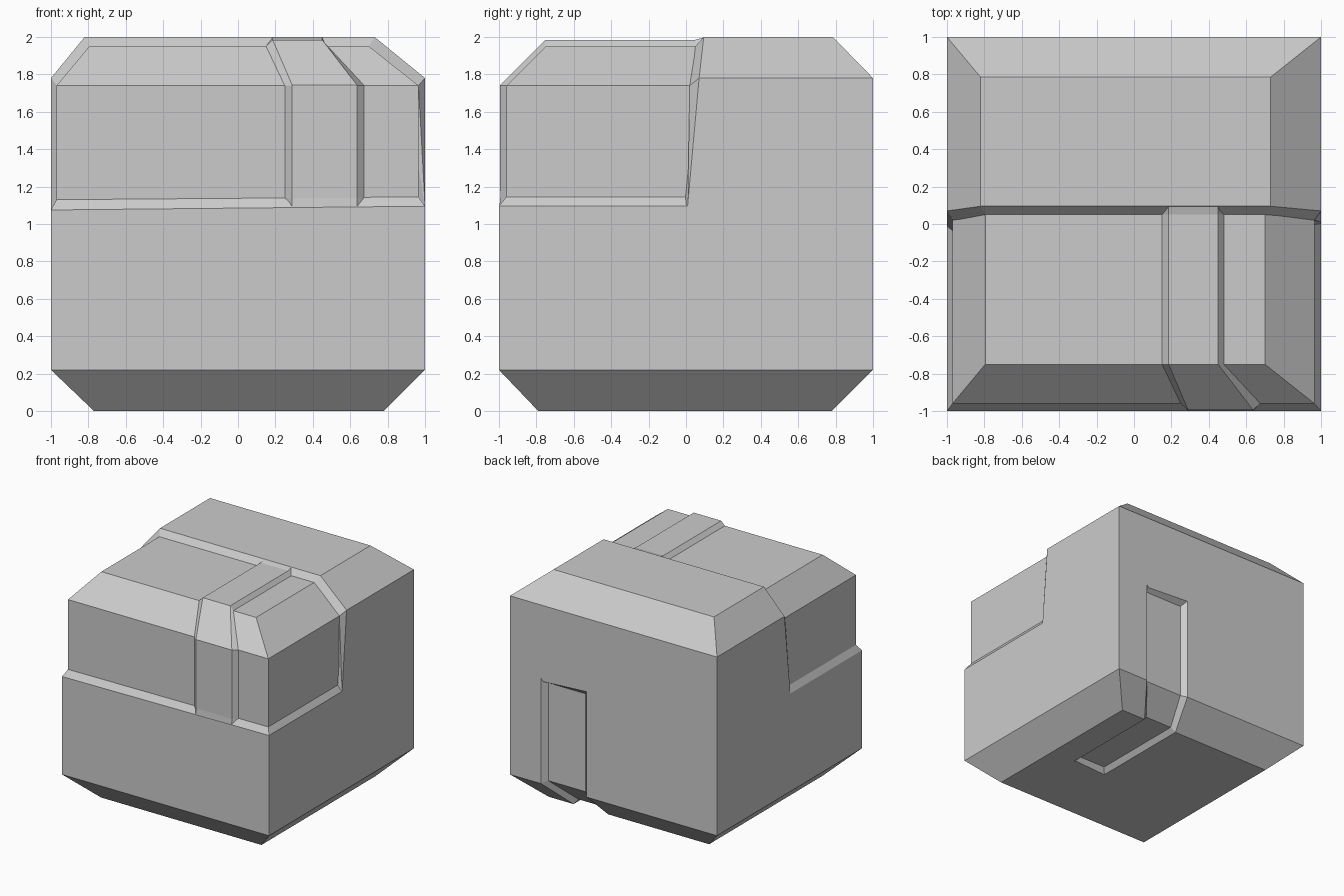
import bpy, bmesh
from mathutils import Vector

if "Cube" in bpy.data.objects:
    bpy.data.objects.remove(bpy.data.objects["Cube"])


def loft(name, rings, end_caps=None, start_caps=None):
    """Closed solid skinned over rings of equal vertex count."""
    bm = bmesh.new()
    rows = [[bm.verts.new(p) for p in ring] for ring in rings]
    n = len(rows[0])
    for a, b in zip(rows, rows[1:]):
        for i in range(n):
            j = (i + 1) % n
            bm.faces.new((a[i], a[j], b[j], b[i]))
    for row, caps in ((rows[0], start_caps), (rows[-1], end_caps)):
        for cap in caps or [range(n)]:
            bm.faces.new([row[i] for i in cap])
    bmesh.ops.recalc_face_normals(bm, faces=bm.faces)
    mesh = bpy.data.meshes.new(name)
    bm.to_mesh(mesh)
    bm.free()
    obj = bpy.data.objects.new(name, mesh)
    bpy.context.collection.objects.link(obj)
    return obj


def rect(x0, x1, y0, y1, zl, zr):
    return [(x0, y0, zl), (x1, y0, zr), (x1, y1, zr), (x0, y1, zl)]


def at_y(profile, ys):
    return [(x, y, z) for (x, z), y in zip(profile, ys)]


def sink(outer, inner, f=1.3):
    """Carry a sloped border past its inner edge so it is buried."""
    return [Vector(o).lerp(Vector(i), f) for o, i in zip(outer, inner)]


def ribbon(name, stations):
    """Bevel-sided band; station = hidden, edge, face (y, z), edge x pair, face x pair."""
    return loft(name, [[(e0, *h), (e0, *e), (f0, *f), (f1, *f), (e1, *e), (e1, *h)]
                       for h, e, f, (e0, e1), (f0, f1) in stations])


def combine(target, other, operation):
    mod = target.modifiers.new(operation.lower(), 'BOOLEAN')
    mod.operation, mod.solver, mod.object = operation, 'EXACT', other
    bpy.context.view_layer.objects.active = target
    bpy.ops.object.modifier_apply(modifier=mod.name)
    bpy.data.objects.remove(other)


# Lower body: bottom chamfer and sloped collar
collar = rect(-1, 1, -1, 1, 1.075, 1.095)
body = loft("chamfered_block", [
    rect(-.77, .78, -.79, .78, 0, 0), rect(-1, 1, -1, 1, .22, .22), collar,
    sink(collar, rect(-.97, .965, -.96, .96, 1.13, 1.145))])

# Upper back half, full size, with a sloped front border
outer = [(-1, 1), (-1, 1.78), (-.82, 2), (.73, 2), (1, 1.78), (1, 1)]
inner = [(-.97, 1), (-.97, 1.74), (-.795, 1.95), (.70, 1.95), (.965, 1.74), (.965, 1)]
hip = [(0, 1, 4, 5), (1, 2, 3, 4)]
edge = at_y(outer, (-.02, .07, .095, .095, .07, 0))
back = loft("upper_back", [
    sink(edge, at_y(inner, (-.05, .02, .05, .05, .02, -.005))), edge,
    at_y(outer, (1, 1, .785, .785, 1, 1))], hip)

# Upper front half, slightly smaller
front = loft("upper_front", [
    at_y(inner, [.3] * 6), at_y(inner, (-.96, -.96, -.75, -.75, -.96, -.96))], hip)

# Raised strip running up the front and over the top
wide, wide_in = (.25, .675), (.29, .637)
slim, slim_in = (.15, .48), (.185, .45)
strip = ribbon("raised_strip", [
    ((-.90, 1.088), (-.95, 1.088), (-.998, 1.088), wide, wide_in),
    ((-.90, 1.14), (-.96, 1.14), (-.993, 1.14), wide, wide_in),
    ((-.90, 1.71), (-.96, 1.74), (-.995, 1.742), wide, wide_in),
    ((-.72, 1.90), (-.75, 1.95), (-.75, 1.985), slim, slim_in),
    ((.05, 1.90), (.05, 1.95), (.05, 1.985), slim, slim_in),
    ((.10, 1.90), (.10, 1.95), (.10, 1.999), slim, slim_in)])

# Matching groove down the back and under the base
wide, wide_in = (.26, .70), (.30, .66)
slim, slim_in = (.205, .54), (.24, .505)
groove = ribbon("groove_cutter", [
    ((1.05, 1.14), (1, 1.14), (.957, 1.095), wide, wide_in),
    ((1.05, .20), (1, .22), (.957, .24), wide, wide_in),
    ((.80, -.05), (.78, 0), (.76, .043), slim, slim_in),
    ((-.14, -.05), (-.14, 0), (-.10, .043), slim, slim_in)])

for part in (back, front, strip):
    combine(body, part, 'UNION')
combine(body, groove, 'DIFFERENCE')
